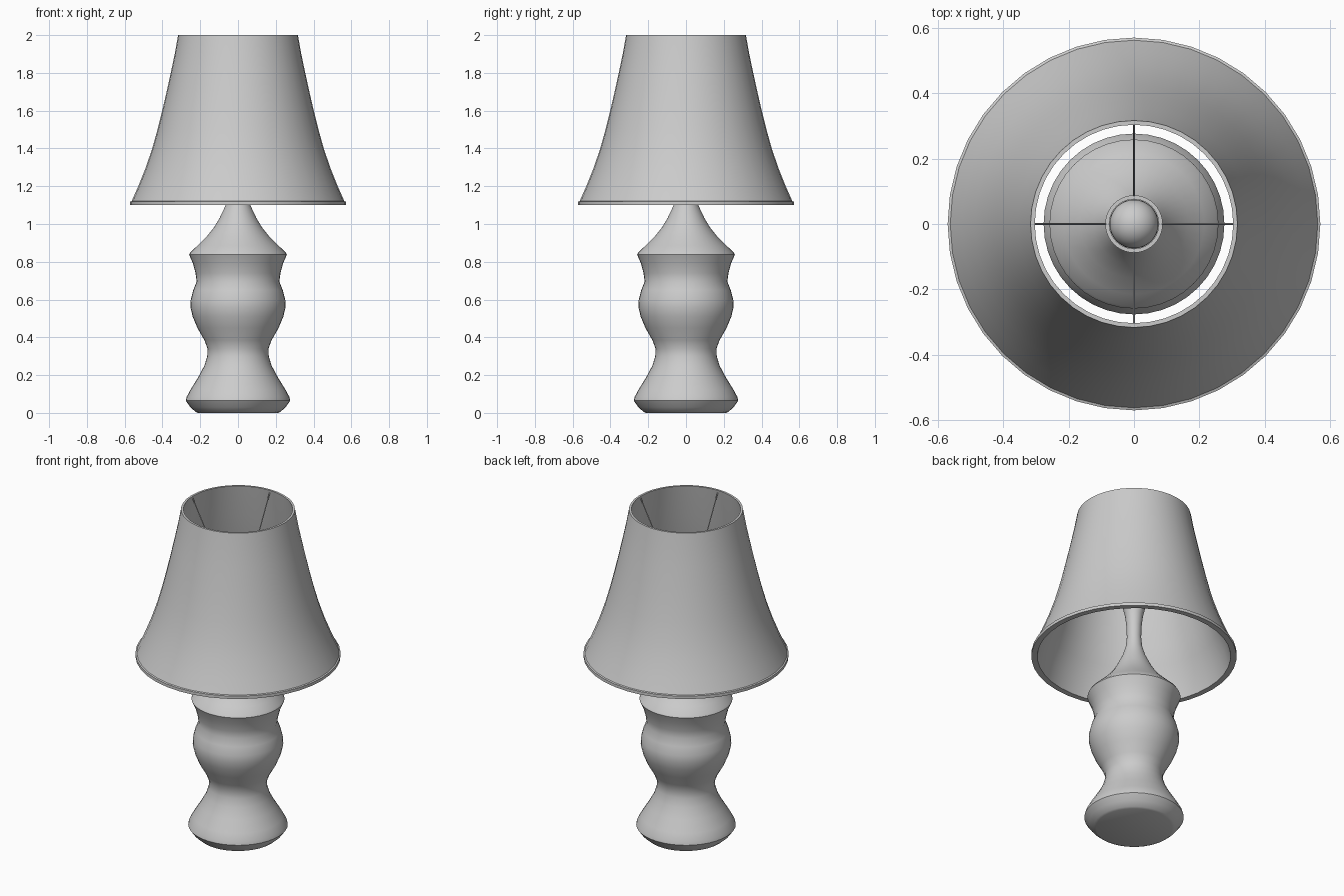
import bpy, bmesh, math
from mathutils import Vector

if "Cube" in bpy.data.objects:
    bpy.data.objects.remove(bpy.data.objects["Cube"])


def finish(name, bm, angle=30):
    bmesh.ops.recalc_face_normals(bm, faces=bm.faces[:])
    me = bpy.data.meshes.new(name)
    bm.to_mesh(me)
    bm.free()
    ob = bpy.data.objects.new(name, me)
    bpy.context.collection.objects.link(ob)
    bpy.ops.object.select_all(action='DESELECT')
    ob.select_set(True)
    bpy.context.view_layer.objects.active = ob
    bpy.ops.object.shade_smooth_by_angle(angle=math.radians(angle))
    return ob


def lathe(name, profile, sides=40, closed=False, angle=30):
    """Revolve (radius, z) points; open profiles get flat end caps."""
    bm = bmesh.new()
    rings = []
    for r, z in profile:
        rings.append([bm.verts.new((r * math.cos(a), r * math.sin(a), z))
                      for a in (2 * math.pi * i / sides for i in range(sides))])
    pairs = list(zip(rings, rings[1:]))
    if closed:
        pairs.append((rings[-1], rings[0]))
    else:
        bm.faces.new(rings[0])
        bm.faces.new(rings[-1])
    for lo, hi in pairs:
        for i in range(sides):
            j = (i + 1) % sides
            bm.faces.new((lo[i], lo[j], hi[j], hi[i]))
    return finish(name, bm, angle)


# Turned body with a slender neck flaring into a cup
lathe("lamp_body", [
    (0.212, 0.0), (0.225, 0.006), (0.252, 0.03), (0.277, 0.065), (0.272, 0.085),
    (0.25, 0.125), (0.21, 0.19), (0.178, 0.25), (0.163, 0.30), (0.161, 0.34),
    (0.178, 0.385), (0.215, 0.45), (0.24, 0.51), (0.252, 0.56), (0.25, 0.60),
    (0.237, 0.65), (0.219, 0.695), (0.225, 0.74), (0.238, 0.79), (0.259, 0.838),
    (0.252, 0.85), (0.215, 0.885), (0.165, 0.935), (0.125, 0.985), (0.098, 1.03),
    (0.065, 1.10), (0.046, 1.16), (0.040, 1.22), (0.042, 1.29), (0.050, 1.36),
    (0.065, 1.42), (0.085, 1.46), (0.085, 1.50), (0.07, 1.50)])

# Hollow shade: outer wall, trimmed lower rim, inner wall
outer = [(0.571, 1.10), (0.571, 1.118), (0.563, 1.121), (0.528, 1.20), (0.488, 1.30),
         (0.454, 1.40), (0.426, 1.50), (0.401, 1.60), (0.378, 1.70),
         (0.356, 1.80), (0.335, 1.90), (0.317, 2.0)]
inner = [(0.304, 2.0), (0.341, 1.80), (0.386, 1.60), (0.439, 1.40),
         (0.473, 1.30), (0.513, 1.20), (0.538, 1.10)]
lathe("shade", outer + inner, closed=True)

# Bulb
bm = bmesh.new()
bmesh.ops.create_uvsphere(bm, u_segments=32, v_segments=16, radius=0.075)
bmesh.ops.translate(bm, verts=bm.verts, vec=(0, 0, 1.56))
finish("bulb", bm, 60)

# Ring that carries the shade wires
lathe("support_ring", [(0.076, 1.545), (0.088, 1.545), (0.088, 1.56), (0.076, 1.56)],
      closed=True)

# Four wires from the ring up to the shade's top rim
for k in range(4):
    a = k * math.pi / 2
    p = Vector((0.083 * math.cos(a), 0.083 * math.sin(a), 1.55))
    q = Vector((0.308 * math.cos(a), 0.308 * math.sin(a), 1.985))
    bm = bmesh.new()
    bmesh.ops.create_cone(bm, cap_ends=True, segments=8, radius1=0.003,
                          radius2=0.003, depth=(q - p).length)
    bm.transform((q - p).to_track_quat('Z', 'Y').to_matrix().to_4x4())
    bmesh.ops.translate(bm, verts=bm.verts, vec=(p + q) / 2)
    finish(f"shade_wire_{k + 1}", bm, 50)
